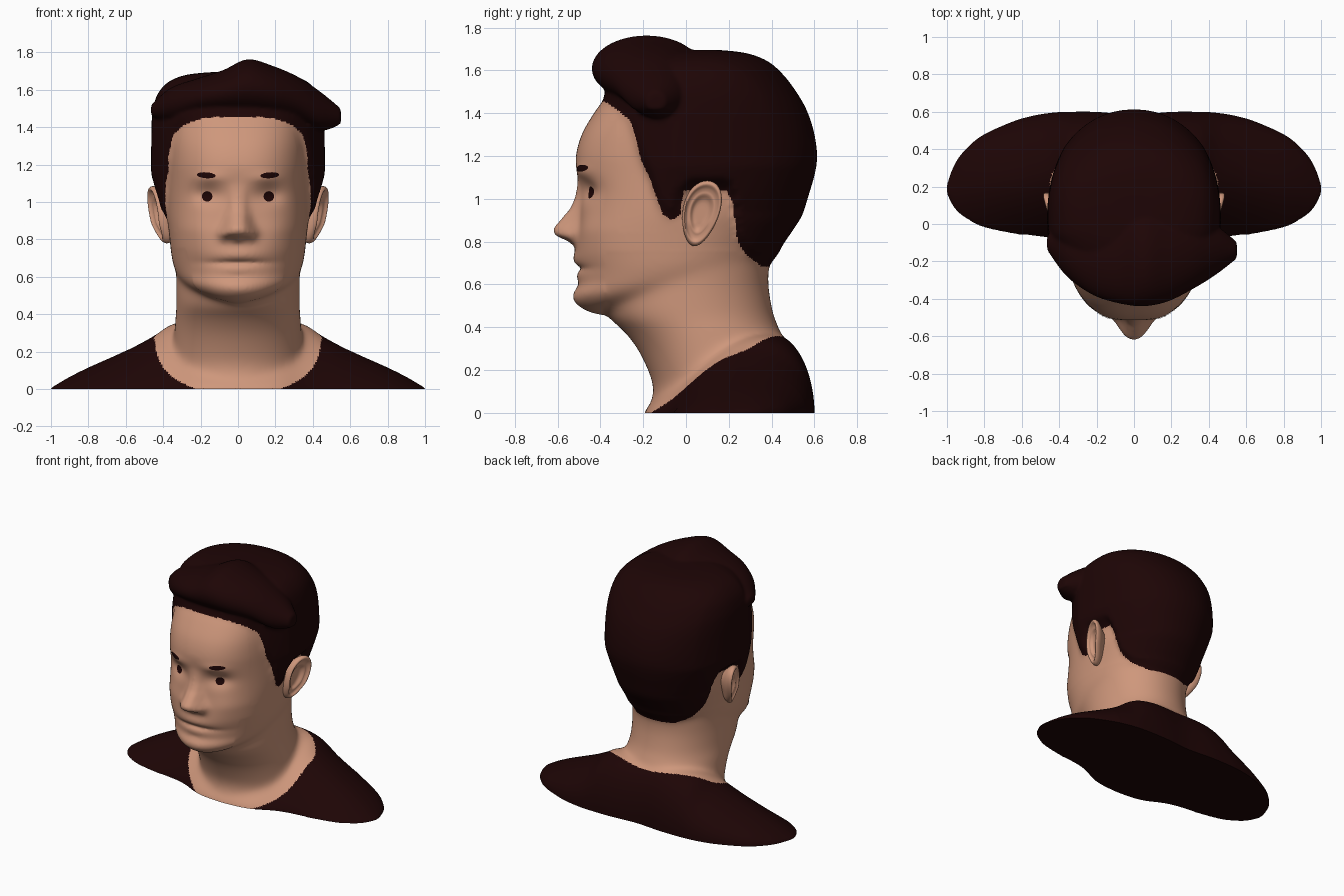
import bpy, bmesh, math
from mathutils import Vector
from mathutils.bvhtree import BVHTree

if "Cube" in bpy.data.objects:
    bpy.data.objects.remove(bpy.data.objects["Cube"])


def material(name, rgb):
    m = bpy.data.materials.new(name)
    m.diffuse_color = (*rgb, 1)
    m.use_nodes = True
    m.node_tree.nodes["Principled BSDF"].inputs["Base Color"].default_value = m.diffuse_color
    return m


SKIN = material("skin tan", (0.62, 0.31, 0.20))
DARK = material("dark brown", (0.0125, 0.0015, 0.0016))


def clamp(t):
    return max(0, min(1, t))


def table(t, pts):
    """Piecewise linear lookup."""
    if t <= pts[0][0]:
        return pts[0][1]
    for (a, va), (b, vb) in zip(pts, pts[1:]):
        if t <= b:
            return va + (vb - va) * (t - a) / (b - a)
    return pts[-1][1]


def spline(rows, k=7):
    """Catmull-Rom refinement of rows of numbers."""
    out = []
    for i in range(len(rows) - 1):
        p = [rows[max(0, min(len(rows) - 1, i + d))] for d in (-1, 0, 1, 2)]
        for j in range(k):
            t = j / k
            out.append([0.5 * (2 * b + (c - a) * t + (2 * a - 5 * b + 4 * c - d) * t * t
                               + (3 * b - a - 3 * c + d) * t ** 3) for a, b, c, d in zip(*p)])
    return out + [list(rows[-1])]


def loft(bm, rings):
    """Skin closed rings of points and cap both ends."""
    vs = [[bm.verts.new(p) for p in r] for r in rings]
    n = len(vs[0])
    for a, b in zip(vs, vs[1:]):
        for i in range(n):
            bm.faces.new((a[i], a[(i + 1) % n], b[(i + 1) % n], b[i]))
    bm.faces.new(vs[0][::-1])
    bm.faces.new(vs[-1])


def add_object(name, bm, mat, smooth=True):
    me = bpy.data.meshes.new(name)
    bm.to_mesh(me)
    me.materials.append(mat)
    ob = bpy.data.objects.new(name, me)
    bpy.context.collection.objects.link(ob)
    if smooth:
        bpy.ops.object.select_all(action='DESELECT')
        ob.select_set(True)
        bpy.context.view_layer.objects.active = ob
        bpy.ops.object.shade_smooth_by_angle(angle=math.radians(45))
    return ob


# Hairline seen from the side: hair lies above this height
HAIRLINE = [(-.38, 1.455), (-.32, 1.415), (-.26, 1.365), (-.23, 1.27), (-.21, 1.18), (-.17, 1.1),
            (-.11, .93), (-.07, .9), (-.03, .92), (-.01, 1.04), (.19, 1.04), (.22, .98), (.24, .8),
            (.28, .74), (.36, .68)]
NOSE = [(.775, 0), (.805, .045), (.83, .105), (.86, .116), (.9, .09), (.95, .05),
        (1.0, .028), (1.06, .01), (1.1, 0)]
NOSE_WIDTH = [(.84, .085), (.9, .064), (1.0, .045)]
# Face relief: x, z, spread x, spread z, amount forward
RELIEF = [(.165, 1.04, .08, .05, -.035), (.15, 1.13, .09, .03, .014), (.23, .86, .09, .08, .01),
          (0, .715, .12, .028, .012), (0, .675, .16, .012, -.022), (0, .64, .10, .02, .008),
          (0, .595, .12, .02, -.005), (0, .53, .10, .04, .008), (.08, .825, .022, .025, .012),
          (.04, .80, .018, .012, -.02)]


def relief(x, z):
    x = abs(x)
    d = table(z, NOSE) * math.exp(-(x / table(z, NOSE_WIDTH)) ** 3)
    for cx, cz, sx, sz, amt in RELIEF:
        d += amt * math.exp(-((x - cx) / sx) ** 2 - ((z - cz) / sz) ** 2)
    return d


def oval(row, n_front, n_back, count=128):
    """Tilted superellipse ring from (front z, back z, front y, back y, half width)."""
    zf, zb, yf, yb, w = row
    pts = []
    for i in range(count):
        a = 2 * math.pi * i / count
        c, s = math.cos(a), math.sin(a)
        e = 2 / (n_front if c > 0 else n_back)
        x = math.copysign(abs(s) ** e, s) * w
        k = math.copysign(abs(c) ** e, c)
        pts.append(Vector((x, (yf + yb) / 2 - k * (yb - yf) / 2, (zf + zb) / 2 + k * (zf - zb) / 2)))
    return pts


body = bmesh.new()

# Head, with face relief and the thickness of the short hair
head = [(.455, .60, -.38, .0, .10), (.472, .60, -.45, .15, .19), (.505, .61, -.502, .27, .265),
        (.55, .64, -.522, .34, .315), (.61, .68, -.505, .365, .34), (.67, .74, -.505, .40, .355),
        (.74, .80, -.518, .43, .362), (.82, .86, -.512, .47, .370), (.92, .93, -.498, .515, .380)]
head += [(z, z, f, b, w) for z, f, b, w in (
    (1.02, -.495, .545, .383), (1.12, -.508, .575, .382), (1.2, -.514, .585, .382),
    (1.3, -.487, .572, .384), (1.4, -.43, .54, .385), (1.48, -.37, .495, .38),
    (1.56, -.3, .435, .355), (1.62, -.22, .365, .3), (1.655, -.12, .27, .22), (1.668, 0, .15, .1))]
rings = []
for row in spline(head):
    ring = oval(row, 2.1 + .35 * clamp((row[0] - .6) / .25), 2.1)
    for p in ring:
        p.y -= relief(p.x, p.z) * clamp((-p.y - .2) / .1)
        hair = clamp((p.z - table(p.y, HAIRLINE)) / .06)
        side = clamp((p.y + .22) / .17) * clamp((p.z - .95) / .2) * clamp(abs(p.x) / .3)
        p += (p - Vector((0, .05, 1.1))).normalized() * .028 * hair
        p.x += math.copysign(.055 * hair * side, p.x)
    rings.append(ring)
loft(body, rings)

# Neck
neck = [(z, z, f, b, w) for z, f, b, w in (
    (-.1, -.21, .45, .37), (0, -.195, .45, .36), (.05, -.162, .45, .355), (.12, -.153, .45, .35),
    (.2, -.178, .45, .345), (.3, -.228, .45, .34), (.38, -.29, .44, .335), (.44, -.355, .415, .33),
    (.5, -.38, .40, .33), (.6, -.38, .385, .33), (.7, -.36, .385, .33), (.8, -.3, .36, .3))]
loft(body, [oval(r, 2, 2.1) for r in spline(neck, 5)])

# Shoulders: x, front y, back y, ridge y, ridge height
half = [(0, -.2, .585, .4, .37), (.2, -.18, .6, .4, .37), (.35, -.11, .6, .36, .35),
        (.45, -.08, .595, .3, .285), (.6, -.06, .565, .27, .205), (.8, -.02, .48, .24, .115),
        (.9, .03, .4, .22, .065), (.96, .08, .32, .2, .03), (1.003, .16, .21, .185, .004)]
rings = []
for x, yf, yb, yp, h in spline([(-r[0],) + r[1:] for r in half[:0:-1]] + half, 6):
    ring = [(x, yf, -.1)]
    for i in range(49):
        y = yf + (yb - yf) * (1 - math.cos(math.pi * i / 48)) / 2
        if y < yp:
            s = max(0, math.sin(math.pi / 2 * (y - yf) / (yp - yf))) ** .9
        else:
            s = math.sqrt(max(0, 1 - ((y - yp) / (yb - yp)) ** 2))
        ring.append((x, y, h * s))
    rings.append(ring + [(x, yb, -.1)])
loft(body, rings)

# Swept front lock of hair: x, centre y, centre z, radius y, radius z
lock = [(-.465, -.1, 1.49, .04, .03), (-.36, -.14, 1.52, .14, .09), (-.22, -.18, 1.56, .2, .10),
        (-.08, -.19, 1.585, .235, .12), (.05, -.185, 1.61, .255, .153), (.18, -.18, 1.59, .235, .14),
        (.32, -.16, 1.55, .185, .12), (.44, -.14, 1.485, .13, .105), (.55, -.14, 1.455, .045, .045)]
loft(body, [[(x, y + ry * math.cos(i * math.pi / 24), z + rz * math.sin(i * math.pi / 24))
             for i in range(48)] for x, y, z, ry, rz in spline(lock)])

# Fuse the volumes into one skin, soften it and cut it flat at the base
bmesh.ops.recalc_face_normals(body, faces=body.faces)
temp = add_object("fused", body, SKIN, False)
rm = temp.modifiers.new("fuse", 'REMESH')
rm.mode, rm.voxel_size = 'VOXEL', .0095
bm = bmesh.new()
bm.from_mesh(temp.evaluated_get(bpy.context.evaluated_depsgraph_get()).data)
bpy.data.objects.remove(temp)


def soften(verts, times):
    for _ in range(times):
        bmesh.ops.smooth_vert(bm, verts=verts, factor=.5, use_axis_x=True, use_axis_y=True, use_axis_z=True)


soften(bm.verts[:], 5)
soften([v for v in bm.verts if v.co.z < .75 and v.co.y > -.38 and abs(v.co.x) < .6], 45)
soften([v for v in bm.verts if .85 < v.co.z < 1.42 and -.32 < v.co.y < -.08], 20)
bmesh.ops.bisect_plane(bm, geom=bm.verts[:] + bm.edges[:] + bm.faces[:], plane_co=(0, 0, 0),
                       plane_no=(0, 0, 1), clear_inner=True)
bmesh.ops.holes_fill(bm, edges=[e for e in bm.edges if e.is_boundary], sides=0)
bmesh.ops.recalc_face_normals(bm, faces=bm.faces)


def region(f):
    c = f.calc_center_median()
    if c.z > .5:
        return "hair" if c.z > table(c.y, HAIRLINE) else "head_and_neck"
    if c.y < .22:
        collar = abs(c.x) < .22 + .235 * (1 - math.exp(-c.z / .08))
    else:
        collar = (c.x / .45) ** 2 + ((c.y - .2) / .27) ** 2 < 1
    return "head_and_neck" if (collar or c.z > .4) and c.z > .001 else "shirt"


# Split into head, hair and shirt
names = [region(f) for f in bm.faces]
for name, mat in (("head_and_neck", SKIN), ("hair", DARK), ("shirt", DARK)):
    part = bm.copy()
    bmesh.ops.delete(part, geom=[f for f, n in zip(part.faces[:], names) if n != name], context='FACES')
    add_object(name, part, mat)

# Eyes and eyebrows: thin patches laid on the face
tree = BVHTree.FromBMesh(bm)


def patch(name, cx, cz, rx, rz, tilt=0):
    pb = bmesh.new()

    def vert(dx, dz):
        x, z = cx + dx, cz + dz + tilt * dx
        hit = tree.ray_cast(Vector((x, -2, z)), Vector((0, 1, 0)))[0]
        return pb.verts.new((x, hit.y - .004, z))
    mid = vert(0, 0)
    rows = [[vert(rx * k / 4 * math.cos(i * math.pi / 12), rz * k / 4 * math.sin(i * math.pi / 12))
             for i in range(24)] for k in (1, 2, 3, 4)]
    for i in range(24):
        j = (i + 1) % 24
        pb.faces.new((mid, rows[0][i], rows[0][j]))
        for a, b in zip(rows, rows[1:]):
            pb.faces.new((a[i], b[i], b[j], a[j]))
    add_object(name, pb, DARK)


# Ear ring profile: radius factor, height off the ear plane
EAR = [(.12, -.02), (.4, -.018), (.58, .0), (.68, .002), (.78, .008), (.88, .02), (.96, .016),
       (1, .0), (.94, -.025), (.7, -.06), (.5, -.09)]
for side, s in (("left", 1), ("right", -1)):
    patch(side + "_eye", s * .165, 1.03, .028, .028)
    patch(side + "_eyebrow", s * .17, 1.143, .05, .016, s * .06)
    eb = bmesh.new()
    rings = []
    for r, h in spline(EAR, 3):
        ring = []
        for i in range(40):
            a = i * math.pi / 20
            dz = .153 * r * math.cos(a)
            dy = .087 * r * (1 + .2 * math.cos(a)) * math.sin(a) + .19 * dz
            x = .43 + .3 * dy + .1 * dz - .25 * max(0, -dz - .05) + h
            ring.append((s * x, .07 + dy, .932 + dz))
        rings.append(ring)
    loft(eb, rings)
    bmesh.ops.recalc_face_normals(eb, faces=eb.faces)
    add_object(side + "_ear", eb, SKIN)
